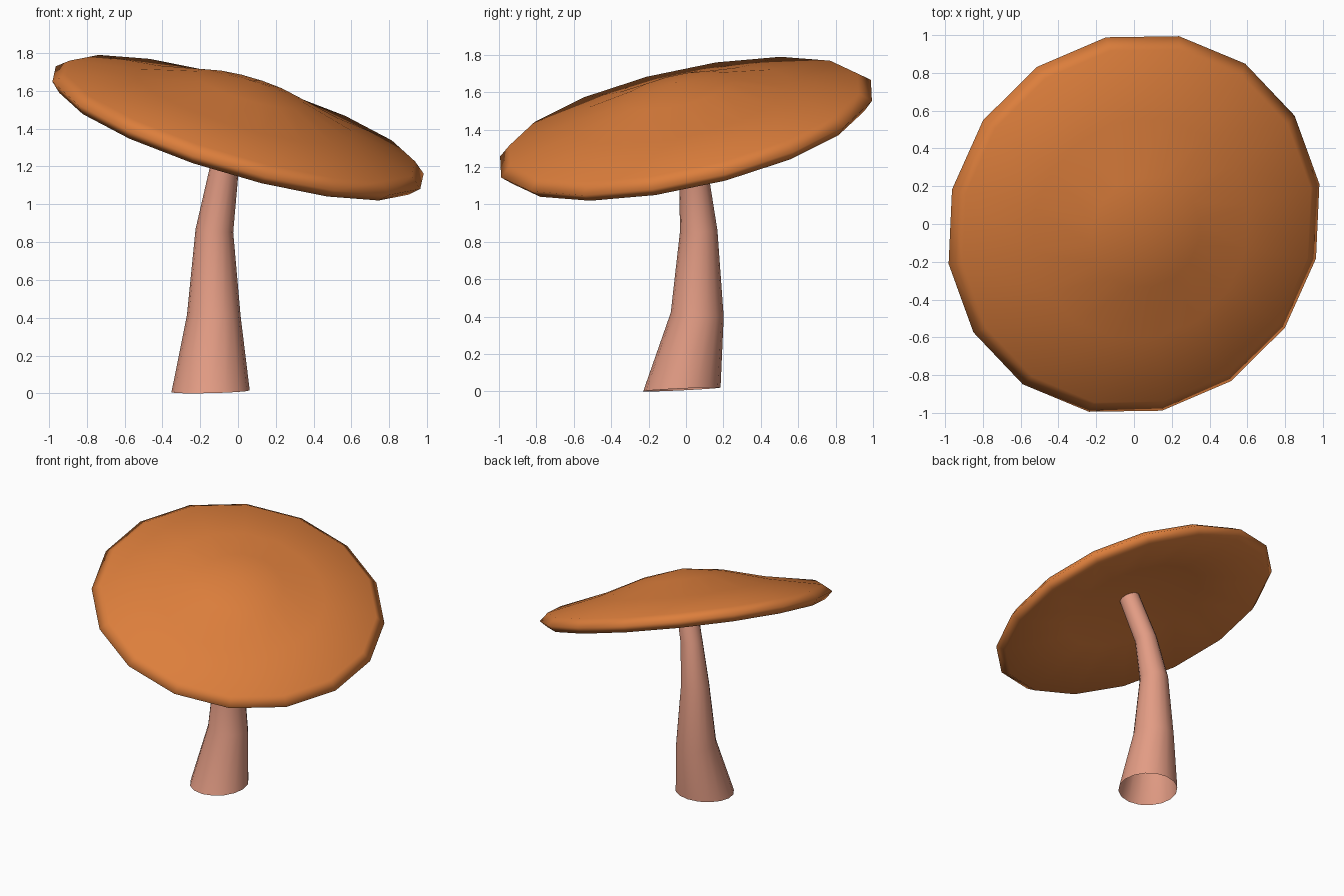
import bpy, math
from mathutils import Vector

if "Cube" in bpy.data.objects:
    bpy.data.objects.remove(bpy.data.objects["Cube"])

SIDES = 16


def material(name, rgb):
    m = bpy.data.materials.new(name)
    m.diffuse_color = (*rgb, 1)
    m.use_nodes = True
    m.node_tree.nodes["Principled BSDF"].inputs["Base Color"].default_value = m.diffuse_color
    return m


def ring(center, normal, radius, phase=0.0):
    """Circle of SIDES points around center, facing along normal."""
    q = Vector((0, 0, 1)).rotation_difference(Vector(normal).normalized())
    return [Vector(center) + q @ Vector((radius * math.cos(a), radius * math.sin(a), 0))
            for a in (phase + 2 * math.pi * i / SIDES for i in range(SIDES))]


def loft(name, rings, mat, start=None, end=None):
    """Skin a list of rings; start and end are optional pole points."""
    verts = [p for r in rings for p in r]
    faces = []
    for k in range(len(rings) - 1):
        for i in range(SIDES):
            j = (i + 1) % SIDES
            a, b = k * SIDES, (k + 1) * SIDES
            faces.append((a + i, a + j, b + j, b + i))
    if start is not None:
        verts.append(start)
        faces += [((i + 1) % SIDES, i, len(verts) - 1) for i in range(SIDES)]
    if end is not None:
        verts.append(end)
        o = (len(rings) - 1) * SIDES
        faces += [(o + i, o + (i + 1) % SIDES, len(verts) - 1) for i in range(SIDES)]
    me = bpy.data.meshes.new(name)
    me.from_pydata(verts, [], faces)
    me.polygons.foreach_set("use_smooth", [True] * len(me.polygons))
    me.materials.append(mat)
    ob = bpy.data.objects.new(name, me)
    bpy.context.collection.objects.link(ob)
    return ob


orange = material("orange", (0.72, 0.21, 0.045))
pink = material("dusty_pink", (0.76, 0.33, 0.23))

# Cap: tilted shallow bell with a hollow underside, (radius, height) profile
center = Vector((0, 0, 1.405))
axis = Vector((0.295, -0.22, 1)).normalized()
profile = [(0.5, 0.03), (0.98, -0.05), (1.033, 0.0), (0.97, 0.053),
           (0.6, 0.13), (0.3, 0.218)]
loft("cap", [ring(center + axis * h, axis, r, math.radians(10.35)) for r, h in profile],
     orange, start=center + axis * 0.10, end=center + axis * 0.265)

# Stem: open, bent and tapering tube
path = [((-0.145, -0.022, 0.011), (-0.024, -0.048, 1), 0.207),
        ((-0.128, 0.06, 0.41), (0.02, 0.08, 1), 0.142),
        ((-0.125, 0.068, 0.86), (0.08, -0.03, 1), 0.1),
        ((-0.075, 0.04, 1.17), (0.22, -0.14, 1), 0.078),
        ((0.027, -0.02, 1.497), (0.295, -0.22, 1), 0.072)]
loft("stem", [ring(c, n, r) for c, n, r in path], pink)
